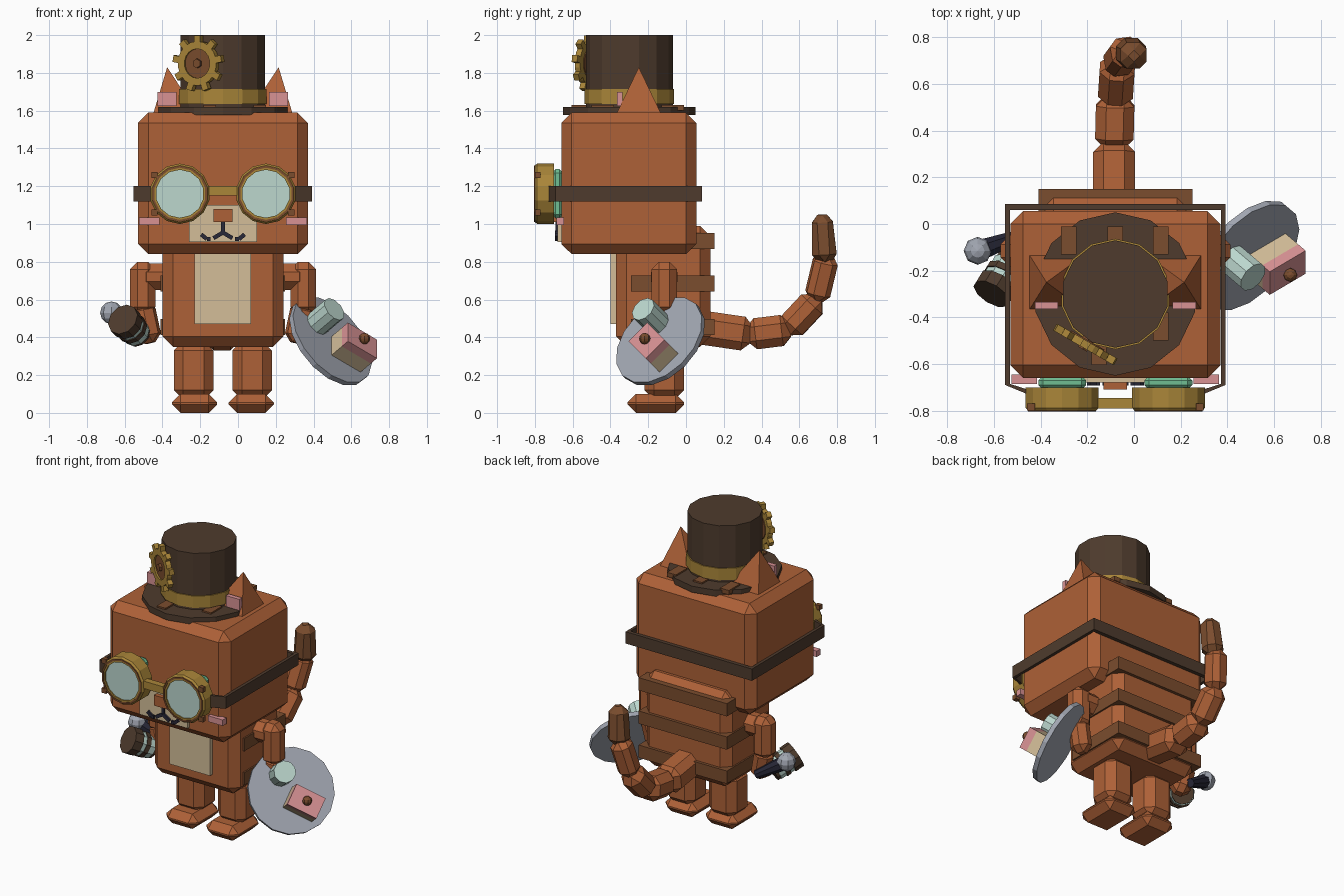
import bpy, bmesh, math
from mathutils import Vector, Matrix

if "Cube" in bpy.data.objects:
    bpy.data.objects.remove(bpy.data.objects["Cube"])

CX = -0.08  # middle of the figure's body


def material(name, rgb):
    m = bpy.data.materials.new(name)
    lin = [((c / 255 + 0.055) / 1.055) ** 2.4 for c in rgb]
    m.diffuse_color = (*lin, 1)
    m.use_nodes = True
    m.node_tree.nodes["Principled BSDF"].inputs["Base Color"].default_value = m.diffuse_color
    return m


ORANGE = material("orange_fur", (174, 97, 55))
DARK = material("dark_brown", (78, 59, 45))
BROWN = material("brown", (123, 77, 46))
CREAM = material("cream", (212, 190, 153))
GOLD = material("gold", (170, 134, 57))
MINT = material("pale_mint", (188, 215, 206))
PINK = material("pink", (216, 146, 148))
GREEN = material("green", (112, 190, 146))
GREY = material("grey", (161, 166, 177))
NAVY = material("navy", (40, 40, 56))


def finish(name, bm, mat, matrix=None):
    if matrix is not None:
        bm.transform(matrix)
    bmesh.ops.recalc_face_normals(bm, faces=bm.faces)
    me = bpy.data.meshes.new(name)
    bm.to_mesh(me)
    bm.free()
    me.materials.append(mat)
    ob = bpy.data.objects.new(name, me)
    bpy.context.collection.objects.link(ob)
    return ob


def block(name, size, mat, matrix, bevel=0.0, taper=1.0):
    """Chamfered block, optionally narrowed at its local top."""
    bm = bmesh.new()
    bmesh.ops.create_cube(bm, size=1)
    for v in bm.verts:
        k = taper if v.co.z > 0 else 1
        v.co = Vector((v.co.x * size[0] * k, v.co.y * size[1] * k, v.co.z * size[2]))
    if bevel:
        bmesh.ops.bevel(bm, geom=bm.edges[:], offset=bevel, segments=1, affect='EDGES')
    return finish(name, bm, mat, matrix)


def box(name, x, y, z, mat, bevel=0.0):
    lo, hi = Vector((x[0], y[0], z[0])), Vector((x[1], y[1], z[1]))
    return block(name, hi - lo, mat, Matrix.Translation((lo + hi) / 2), bevel)


def frame(origin, axis):
    """Matrix whose local z runs along the axis."""
    return Matrix.Translation(origin) @ Vector(axis).to_track_quat('Z', 'Y').to_matrix().to_4x4()


def limb(name, a, b, width, mat, bevel, taper=1.0):
    a, b = Vector(a), Vector(b)
    return block(name, (width, width, (b - a).length), mat, frame((a + b) / 2, b - a), bevel, taper)


def lathe(name, profile, sides, origin, axis, mat, ring=False):
    """Spin (radius, height) points round the axis; a ring closes on itself."""
    bm = bmesh.new()
    loops = [[bm.verts.new((r * math.cos(t), r * math.sin(t), h))
              for t in (2 * math.pi * (i + 0.5) / sides for i in range(sides))] for r, h in profile]
    pairs = list(zip(loops, loops[1:])) + ([(loops[-1], loops[0])] if ring else [])
    for p, q in pairs:
        for i in range(sides):
            j = (i + 1) % sides
            bm.faces.new((p[i], p[j], q[j], q[i]))
    if not ring:
        bm.faces.new(loops[0])
        bm.faces.new(loops[-1])
    return finish(name, bm, mat, frame(origin, axis))


def disc(name, r, h0, h1, sides, origin, axis, mat):
    return lathe(name, [(r, h0), (r, h1)], sides, origin, axis, mat)


def ball(name, r, origin, mat):
    bm = bmesh.new()
    bmesh.ops.create_uvsphere(bm, u_segments=8, v_segments=6, radius=r)
    return finish(name, bm, mat, Matrix.Translation(origin))


def span(s, a, b):
    """x range mirrored about the middle of the body."""
    return sorted((CX + s * a, CX + s * b))


# Head and body
box("head", (-0.53, 0.37), (-0.66, 0.055), (0.84, 1.59), ORANGE, 0.055)
box("body", (-0.40, 0.24), (-0.37, 0.13), (0.35, 0.99), ORANGE, 0.055)
box("belly_patch", (-0.23, 0.07), (-0.40, -0.36), (0.47, 0.86), CREAM)
for z in (0.455, 0.685, 0.91):
    box("back_stripe", (-0.41, 0.25), (-0.29, 0.15), (z - 0.043, z + 0.043), BROWN)

# Face
box("muzzle", (-0.26, 0.10), (-0.68, -0.65), (0.905, 1.10), CREAM)
box("nose", (-0.13, -0.03), (-0.71, -0.67), (1.01, 1.08), ORANGE)
box("mouth_line", (-0.09, -0.07), (-0.69, -0.67), (0.945, 1.01), NAVY)
mouth = [(0.0, 0.955), (0.05, 0.925), (0.065, 0.92), (0.085, 0.92), (0.085, 0.92), (0.115, 0.945)]
for s in (-1, 1):
    for (ax, az), (bx, bz) in zip(mouth[::2], mouth[1::2]):
        limb("mouth_curve", (CX + s * ax, -0.682, az), (CX + s * bx, -0.682, bz), 0.022, NAVY, 0)
    box("cheek", span(s, 0.335, 0.445), (-0.685, -0.645), (0.995, 1.035), PINK)
    box("eye", span(s, 0.125, 0.33), (-0.71, -0.65), (1.03, 1.29), GREEN, 0.02)

    # Ear, a four-sided spike leaning outward
    bm = bmesh.new()
    base = [bm.verts.new((CX + s * (0.25 + dx), -0.25 + dy, 1.58))
            for dx, dy in ((-0.12, -0.12), (0.12, -0.12), (0.12, 0.12), (-0.12, 0.12))]
    tip = bm.verts.new((CX + s * 0.295, -0.25, 1.83))
    bm.faces.new(base)
    for i in range(4):
        bm.faces.new((base[i], base[(i + 1) % 4], tip))
    finish("ear", bm, ORANGE)
    box("inner_ear", span(s, 0.245, 0.345), (-0.365, -0.335), (1.625, 1.70), PINK)

    # Goggle cup, lens and rivets
    c = (CX + s * 0.228, -0.70, 1.16)
    lathe("goggle_rim", [(0.16, 0), (0.16, 0.088), (0.15, 0.10), (0.127, 0.10), (0.127, 0)],
          14, c, (0, -1, 0), GOLD, True)
    lathe("goggle_trim", [(0.149, 0.09), (0.149, 0.104), (0.138, 0.104), (0.138, 0.09)],
          14, c, (0, -1, 0), BROWN, True)
    disc("lens", 0.13, 0.07, 0.092, 14, c, (0, -1, 0), MINT)
    for z in (1.06, 1.26):
        box("rivet", span(s, 0.345, 0.378), (-0.80, -0.77), (z - 0.016, z + 0.016), BROWN)

    # Strap sides with bent front ends
    box("strap_side", span(s, 0.452, 0.472), (-0.69, 0.085), (1.12, 1.20), DARK)
    bm = bmesh.new()
    bend = ((0.472, -0.69), (0.452, -0.685), (0.375, -0.71), (0.375, -0.73))
    low = [bm.verts.new((CX + s * x, y, 1.12)) for x, y in bend]
    face = bm.faces.new(low)
    up = bmesh.ops.extrude_face_region(bm, geom=[face])["geom"]
    bmesh.ops.translate(bm, vec=(0, 0, 0.08), verts=[v for v in up if isinstance(v, bmesh.types.BMVert)])
    finish("strap_end", bm, DARK)

    # Legs and feet
    box("leg", span(s, 0.05, 0.26), (-0.22, -0.01), (0.07, 0.38), ORANGE, 0.05)
    box("foot", span(s, 0.03, 0.27), (-0.31, -0.01), (0.0, 0.10), ORANGE, 0.045)

    # Arms
    def at(x, y, z):
        return (CX + s * x, y, z)
    limb("shoulder", at(0.27, -0.115, 0.72), at(0.45, -0.115, 0.72), 0.14, ORANGE, 0.045)
    limb("arm", at(0.425, -0.115, 0.80), at(0.425, -0.115, 0.52), 0.135, ORANGE, 0.04)
    limb("hand", at(0.43, -0.115, 0.58), at(0.385, -0.13, 0.37), 0.125, ORANGE, 0.04)

box("goggle_bridge", (-0.16, 0.0), (-0.79, -0.745), (1.15, 1.20), GOLD)
box("strap_back", (-0.55, 0.39), (0.06, 0.085), (1.12, 1.20), DARK)

# Hat
hat = (CX, -0.30, 0)
lathe("hat_crown", [(0.23, 1.60), (0.23, 2.0)], 14, hat, (0, 0, 1), DARK)
disc("hat_brim", 0.35, 1.578, 1.62, 14, hat, (0, 0, 1), DARK)
disc("hat_band", 0.237, 1.635, 1.715, 14, hat, (0, 0, 1), GOLD)
for x, y in ((-0.28, -0.07), (-0.08, -0.07), (0.115, -0.07), (0.115, -0.44), (-0.15, -0.545)):
    box("brim_patch", (x - 0.033, x + 0.033), (y - 0.06, y + 0.06), (1.60, 1.63), BROWN)

# Gear on the hat
g, gn = Vector((-0.208, -0.515, 1.85)), Vector((-0.5, -0.866, 0))
lathe("gear_ring", [(0.118, -0.015), (0.118, 0.018), (0.078, 0.018), (0.078, -0.015)], 18, g, gn, GOLD, True)
disc("gear_plate", 0.085, -0.02, 0.008, 12, g, gn, BROWN)
disc("gear_hub", 0.025, 0, 0.025, 6, g, gn, BROWN)
disc("gear_pin", 0.03, -0.06, 0.0, 6, g, gn, BROWN)
for i in range(9):
    spin = Matrix.Rotation(2 * math.pi * (i + 0.25) / 9, 4, 'Z')
    block("gear_tooth", (0.04, 0.036, 0.033), GOLD,
          frame(g, gn) @ spin @ Matrix.Translation((0.129, 0, 0.0015)))

# Tail
path = [(-0.085, 0.06, 0.455), (-0.085, 0.335, 0.415), (-0.08, 0.54, 0.44),
        (-0.07, 0.69, 0.60), (-0.03, 0.745, 0.83)]
for i, width in enumerate((0.18, 0.165, 0.15, 0.135)):
    a, b = Vector(path[i]), Vector(path[i + 1])
    d = (b - a).normalized() * 0.012
    limb("tail_segment", a - d, b + d, width, ORANGE, 0.045)
limb("tail_tip", (-0.015, 0.735, 0.80), (0.0, 0.72, 1.05), 0.135, BROWN, 0.04, 0.85)

# Tray with a cup and a cake
n = Vector((0.64, -0.543, 0.543)).normalized()
tray = Vector((0.49, -0.135, 0.38))
disc("tray", 0.272, -0.015, 0.015, 16, tray, n, GREY)
u = Vector((0.66, 0.07, -0.71))
disc("cup", 0.07, 0.01, 0.155, 10, tray - u * 0.12, n, MINT)
a = Vector((0, 1, 1)).normalized()
axes = Matrix((a, n.cross(a), n)).transposed().to_4x4()
for name, h, t, mat in (("cake_base", 0.055, 0.09, CREAM), ("cake_icing", 0.125, 0.05, PINK)):
    block(name, (0.14, 0.20, t), mat, Matrix.Translation(tray + u * 0.11 + n * h) @ axes)
ball("cake_berry", 0.03, tray + u * 0.11 + n * 0.168, BROWN)

# Banded flask in the other hand
p, d = Vector((-0.61, -0.30, 0.495)), Vector((0.11, 0.18, -0.11)).normalized()
for h0, h1, r, mat in ((0, 0.06, 0.088, DARK), (0.06, 0.09, 0.078, MINT), (0.09, 0.12, 0.083, DARK),
                       (0.12, 0.16, 0.076, MINT), (0.16, 0.18, 0.07, DARK)):
    disc("flask_band", r, h0, h1, 10, p, d, mat)

# Microphone
m0, m1 = Vector((-0.49, -0.05, 0.42)), Vector((-0.64, -0.105, 0.51))
lathe("microphone_handle", [(0.028, 0), (0.045, (m1 - m0).length)], 8, m0, m1 - m0, NAVY)
ball("microphone_head", 0.06, (-0.67, -0.115, 0.53), GREY)
